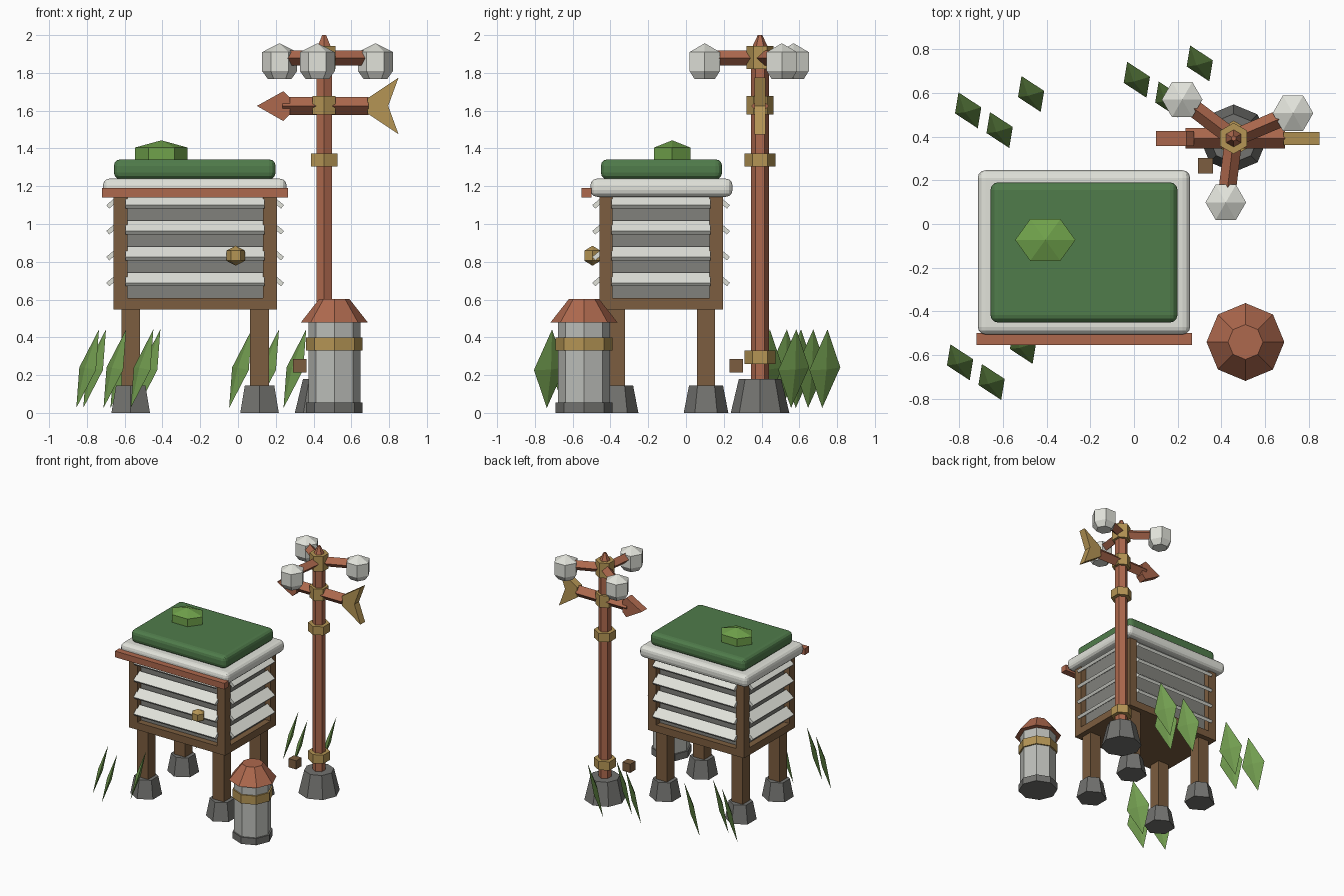
import bpy, bmesh
from math import radians, sin, cos, pi
from mathutils import Vector, Matrix

if "Cube" in bpy.data.objects:
    bpy.data.objects.remove(bpy.data.objects["Cube"])

def mat(name, *c):
    m = bpy.data.materials.new(name)
    m.diffuse_color = (*c, 1)
    m.use_nodes = True
    m.node_tree.nodes["Principled BSDF"].inputs["Base Color"].default_value = m.diffuse_color
    return m

RED = mat("terracotta", .42, .14, .075)
WOOD = mat("wood", .20, .11, .05)
GOLD = mat("brass", .46, .30, .09)
WHITE = mat("white_paint", .75, .76, .70)
DARK = mat("louver_shadow", .22, .22, .20)
STONE = mat("stone", .17, .17, .16)
METAL = mat("zinc", .50, .51, .48)
GREEN = mat("roof_green", .08, .20, .07)
MOSS = mat("moss", .16, .36, .07)
LEAF = mat("leaf", .17, .34, .08)

def finish(name, bm, m):
    bmesh.ops.recalc_face_normals(bm, faces=bm.faces)
    me = bpy.data.meshes.new(name)
    bm.to_mesh(me)
    bm.free()
    me.materials.append(m)
    ob = bpy.data.objects.new(name, me)
    bpy.context.collection.objects.link(ob)
    return ob

def box(name, c, size, m, M=Matrix(), bevel=0):
    bm = bmesh.new()
    bmesh.ops.create_cube(bm, size=1, matrix=M @ Matrix.Translation(c) @ Matrix.Diagonal((*size, 1)))
    ob = finish(name, bm, m)
    if bevel:
        b = ob.modifiers.new("bevel", 'BEVEL')
        b.width, b.segments = bevel, 3
    return ob

def lathe(name, c, profile, sides, m, start=pi / 2, sy=1):
    """Faceted solid of revolution; profile is (radius, z), radius 0 = apex."""
    bm = bmesh.new()
    rings = []
    for r, z in profile:
        n = sides if r else 1
        rings.append([bm.verts.new((c[0] + r * cos(start + 2 * pi * i / sides),
                                    c[1] + sy * r * sin(start + 2 * pi * i / sides), z)) for i in range(n)])
    for a, b in zip(rings, rings[1:]):
        for i in range(sides):
            j = (i + 1) % sides
            f = [a[i % len(a)], a[j % len(a)], b[j % len(b)], b[i % len(b)]]
            bm.faces.new(list(dict.fromkeys(f)))
    for r in (rings[0], rings[-1]):
        if len(r) > 1:
            bm.faces.new(r)
    return finish(name, bm, m)

def rod(name, a, b, r, m):
    """Square bar set on edge between two points."""
    a, b = Vector(a), Vector(b)
    d = b - a
    side = d.cross(Vector((0, 0, 1))).normalized() * r
    up = Vector((0, 0, r))
    bm = bmesh.new()
    for p in (a, b):
        for o in (side, up, -side, -up):
            bm.verts.new(p + o)
    bmesh.ops.convex_hull(bm, input=bm.verts)
    bmesh.ops.dissolve_limit(bm, angle_limit=.01, verts=bm.verts, edges=bm.edges)
    return finish(name, bm, m)

def plate(name, pts, y, t, m):
    """Flat XZ outline extruded along y."""
    bm = bmesh.new()
    f = bm.faces.new([bm.verts.new((x, y - t / 2, z)) for x, z in pts])
    e = bmesh.ops.extrude_face_region(bm, geom=[f])
    bmesh.ops.translate(bm, vec=(0, t, 0), verts=[v for v in e['geom'] if isinstance(v, bmesh.types.BMVert)])
    return finish(name, bm, m)

# --- louvered instrument box ---
CX, CY, HX, HY = -.227, -.132, .433, .327
for sx in (-1, 1):
    for sy in (-1, 1):
        lx, ly = CX + sx * .341, CY + sy * .238
        lathe("box_foot", (lx, ly), [(.118, 0), (.09, .145)], 6, STONE)
        box("box_leg", (lx, ly, .34), (.1, .095, .44), WOOD)
        box("corner_post", (CX + sx * (HX - .037), CY + sy * (HY - .035), .87), (.074, .07, .58), WOOD)
box("base_frame", (CX, CY, .578), (2 * HX, 2 * HY, .06), WOOD)
box("box_core", (CX, CY, .87), (2 * HX - .1, 2 * HY - .1, .56), DARK)
for k in range(4):
    half, other = (HX, HY) if k % 2 == 0 else (HY, HX)
    S = Matrix.Translation((CX, CY, 0)) @ Matrix.Rotation(k * pi / 2, 4, 'Z')
    for i in range(4):
        M = S @ Matrix.Translation((0, -other + .003, 1.118 - .137 * i)) @ Matrix.Rotation(radians(40), 4, 'X')
        box("louver_slat", (0, 0, 0), (2 * half - .13, .085, .024), WHITE, M)
KNOB = [(0, -1), (.94, -.5), (.94, .5), (0, 1)]
lathe("door_knob", (-.012, -.495), [(r * .053, .832 + z * .053) for r, z in KNOB], 6, GOLD, 0)

# --- roof ---
box("roof_slab", (-.229, -.13, 1.192), (.972, .752, .096), WHITE, bevel=.035)
box("roof_turf", (-.229, -.13, 1.29), (.856, .642, .105), GREEN, bevel=.035)
box("roof_gutter", (-.228, -.527, 1.165), (.985, .055, .05), RED)
lathe("moss_clump", (-.406, -.073), [(.138, 1.33), (.138, 1.405), (0, 1.443)], 6, MOSS, 0, .8)

# --- weather mast ---
PX, PY = .456, .392
P = (PX, PY)
lathe("mast_foot", P, [(.155, 0), (.112, .18)], 8, STONE)
lathe("mast_pole", P, [(.048, .15), (.048, 1.93)], 6, RED)
lathe("mast_finial", P, [(.045, 1.93), (.012, 2.0)], 6, RED)
for r, z0, z1 in ((.081, .26, .33), (.081, 1.305, 1.374), (.071, 1.58, 1.677), (.071, 1.82, 1.942)):
    lathe("mast_collar", P, [(r, z0), (r, z1)], 6, GOLD)

# wind vane
rod("vane_arm", (.235, PY, 1.625), (.69, PY, 1.625), .047, RED)
plate("vane_arrowhead", [(.1, 1.625), (.24, 1.703), (.275, 1.67), (.275, 1.58), (.24, 1.545)], PY, .068, RED)
plate("vane_tail", [(.85, 1.775), (.795, 1.625), (.85, 1.475), (.685, 1.585), (.685, 1.665)], PY, .06, GOLD)

# spinning cups
CUP = [(.062, 1.767), (.093, 1.81), (.093, 1.91), (0, 1.957)]
for a in (23, 143, 263):
    d = Vector((cos(radians(a)), sin(radians(a)), 0))
    c = Vector((PX, PY, 1.878))
    rod("cup_arm", c, c + d * .25, .04, RED)
    lathe("wind_cup", c + d * .295, CUP, 6, WHITE, 0)
box("ground_sensor", (.327, .266, .25), (.07, .07, .07), WOOD)

# --- rain gauge ---
G = (.51, -.54)
lathe("gauge_base", G, [(.15, 0), (.15, .055)], 8, STONE)
lathe("gauge_body", G, [(.138, .05), (.138, .49)], 8, METAL)
lathe("gauge_band", G, [(.15, .33), (.15, .4)], 8, GOLD)
lathe("gauge_funnel", G, [(.178, .478), (.08, .603)], 8, RED)

# --- grass tufts: thin leaning diamonds ---
axes = [Vector((.06, .014, .208)), Vector((-.044, .082, .007))]
axes.append(axes[0].cross(axes[1]).normalized() * .018)
for cx, cy in ((-.615, .52), (-.652, -.633), (.157, .66)):
    for dx, dy in ((-.144, 0), (0, -.09), (.144, .075)):
        bm = bmesh.new()
        for a in axes:
            for s in (-1, 1):
                bm.verts.new(Vector((cx + dx, cy + dy, .234)) + a * s)
        bmesh.ops.convex_hull(bm, input=bm.verts)
        finish("grass_blade", bm, LEAF)
